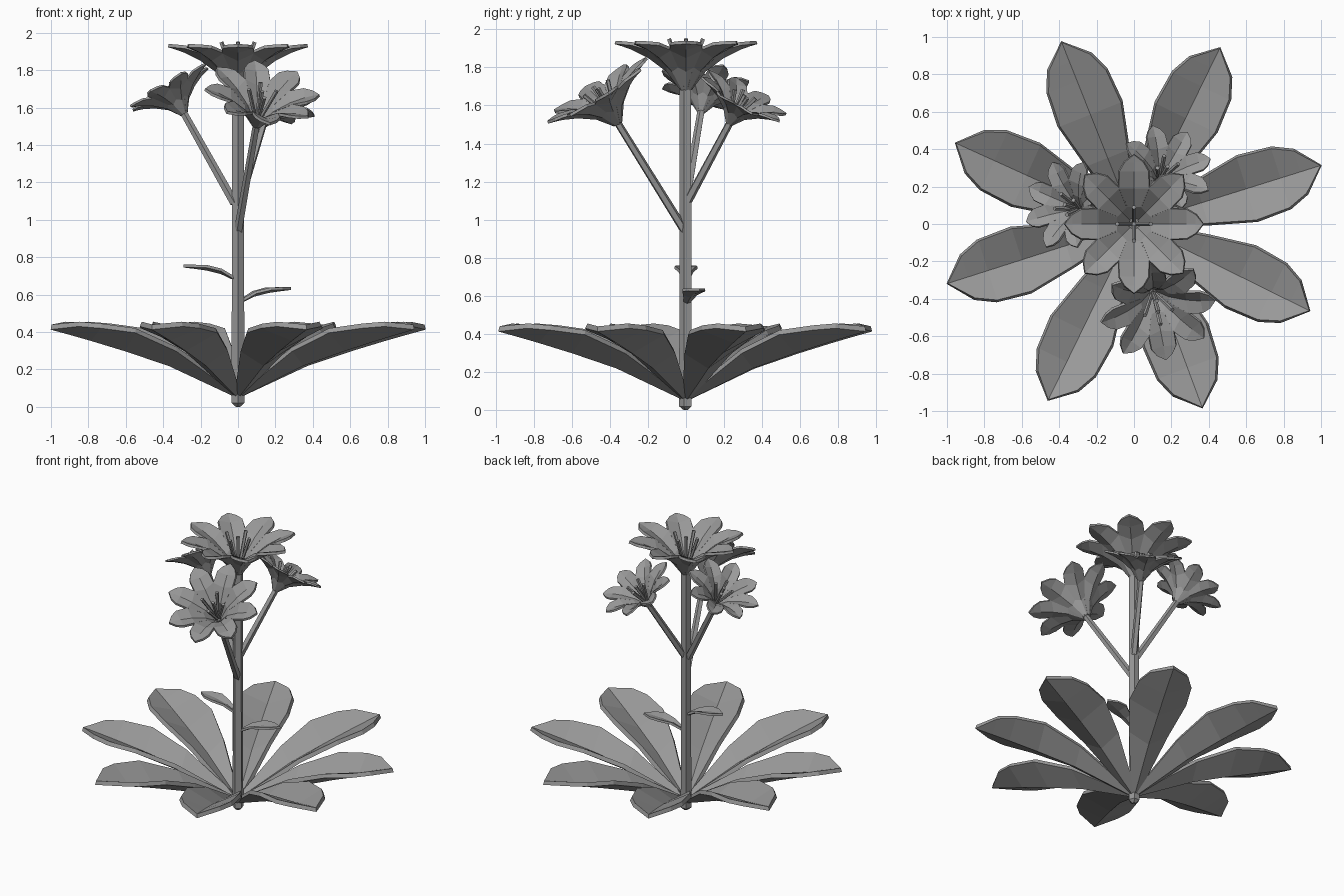
import bpy, bmesh, math
from mathutils import Matrix, Vector

cube = bpy.data.objects.get("Cube")
if cube:
    bpy.data.objects.remove(cube)

grey = bpy.data.materials.new("plain grey")
grey.use_nodes = True
colour = (0.32, 0.32, 0.32, 1)
grey.diffuse_color = colour
grey.node_tree.nodes["Principled BSDF"].inputs["Base Color"].default_value = colour


def finish(bm, name, thickness=0):
    mesh = bpy.data.meshes.new(name)
    bmesh.ops.recalc_face_normals(bm, faces=bm.faces)
    # open blades must face upward so that they thicken downward
    if thickness and sum(f.normal.z * f.calc_area() for f in bm.faces) < 0:
        bmesh.ops.reverse_faces(bm, faces=bm.faces)
    bm.to_mesh(mesh)
    bm.free()
    mesh.materials.append(grey)
    obj = bpy.data.objects.new(name, mesh)
    bpy.context.collection.objects.link(obj)
    if thickness:
        mod = obj.modifiers.new("thickness", "SOLIDIFY")
        mod.thickness = thickness
        mod.offset = -1
    return obj


def blade(bm, stations, matrix):
    """Folded blade along +x: each station is (along, half width, rib z, edge z)."""
    rows = []
    for x, w, rib, edge in stations:
        spots = [(x, w, edge), (x, 0, rib), (x, -w, edge)] if w else [(x, 0, rib)] * 3
        if w:
            rows.append([bm.verts.new(matrix @ Vector(p)) for p in spots])
        else:
            rows.append([bm.verts.new(matrix @ Vector(spots[0]))] * 3)
    for a, b in zip(rows, rows[1:]):
        for i in (0, 1):
            loop = list(dict.fromkeys([a[i], a[i + 1], b[i + 1], b[i]]))
            # keep every face wound so its top side is the outside
            bm.faces.new(loop[::-1])


def rod(bm, start, end, r1, r2, sides=5):
    start, end = Vector(start), Vector(end)
    axis = end - start
    turn = axis.to_track_quat("Z", "Y").to_matrix().to_4x4()
    bmesh.ops.create_cone(bm, cap_ends=True, segments=sides, radius1=r1, radius2=r2,
                          depth=axis.length,
                          matrix=Matrix.Translation((start + end) / 2) @ turn)


def turned(degrees):
    return Matrix.Rotation(math.radians(degrees), 4, "Z")


# Main stem with a blunt pointed foot
bm = bmesh.new()
rod(bm, (0, 0, 0.02), (0, 0, 1.72), 0.036, 0.033)
rod(bm, (0, 0, 0), (0, 0, 0.02), 0.012, 0.036)
finish(bm, "main_stem")

# Ring of large folded leaves at the base
LEAF = [(0.01, 0.012, 0.08, 0.09), (0.38, 0.115, 0.245, 0.32), (0.63, 0.175, 0.325, 0.42),
        (0.82, 0.165, 0.38, 0.445), (0.93, 0.118, 0.41, 0.455), (1.045, 0, 0.44, 0.44)]
for i, angle in enumerate((17.4, 64, 111.7, 155.6, 197.7, 244, 290.4, 333.7)):
    bm = bmesh.new()
    blade(bm, LEAF, turned(angle))
    finish(bm, f"base_leaf_{i + 1}", 0.028)

# Two small leaves on the stem
SMALL = [(0.015, 0.012, 0, 0.005), (0.09, 0.035, 0.035, 0.05), (0.17, 0.06, 0.055, 0.07),
         (0.24, 0.045, 0.065, 0.072), (0.3, 0, 0.072, 0.072)]
for name, angle, z in (("right_stem_leaf", 180, 0.69), ("left_stem_leaf", 14, 0.57)):
    bm = bmesh.new()
    blade(bm, SMALL, Matrix.Translation((0, 0, z)) @ turned(angle) @ Matrix.Scale(0.97, 4))
    finish(bm, name, 0.015)

# Flowers: eight petals around a cluster of stamens
PETAL = [(0.015, 0.012, 0, 0.005), (0.09, 0.04, 0.10, 0.125), (0.19, 0.08, 0.175, 0.215),
         (0.28, 0.078, 0.22, 0.242), (0.33, 0.05, 0.238, 0.247), (0.37, 0, 0.25, 0.25)]


def flower(name, base, axis, scale, roll):
    place = (Matrix.Translation(base)
             @ Vector((0, 0, 1)).rotation_difference(Vector(axis)).to_matrix().to_4x4()
             @ Matrix.Scale(scale, 4))
    bm = bmesh.new()
    for k in range(8):
        blade(bm, PETAL, place @ turned(roll + 45 * k))
    finish(bm, name + "_petals", 0.018 * scale)

    bm = bmesh.new()
    rod(bm, place @ Vector((0, 0, 0.03)), place @ Vector((0, 0, 0.25)), 0.01, 0.012)
    for k in range(4):
        tip = turned(roll + 90 * k) @ Vector((0.09, 0, 0.26))
        rod(bm, place @ (tip * 0.15), place @ tip, 0.01, 0.012)
    finish(bm, name + "_stamens")


flower("top_flower", (0, 0, 1.69), (0, 0, 1), 1, 0)

# Side flowers on slanting branches
for name, start, end, scale, roll in (
        ("front", (0, 0, 0.93), (0.1, -0.36, 1.51), 0.84, 10),
        ("right", (-0.02, 0, 1.09), (-0.29, 0.08, 1.57), 0.67, 20),
        ("back", (0.01, 0.01, 1.1), (0.135, 0.23, 1.51), 0.68, 15)):
    axis = Vector(end) - Vector(start)
    bm = bmesh.new()
    rod(bm, start, Vector(end) + axis.normalized() * 0.02, 0.024, 0.02)
    finish(bm, name + "_branch")
    flower(name + "_flower", end, axis, scale, roll)
